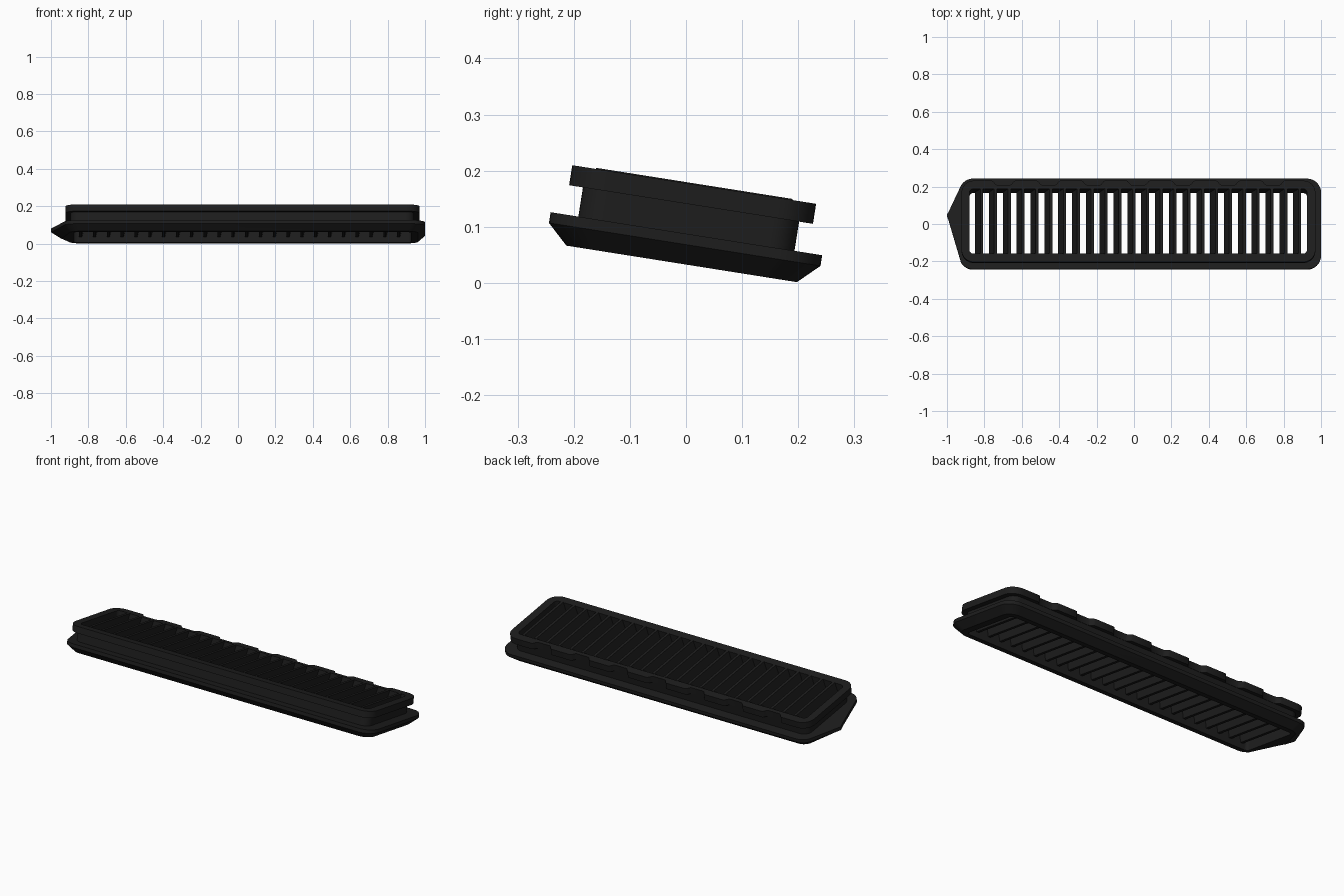
import bpy, bmesh, math

if "Cube" in bpy.data.objects:
    bpy.data.objects.remove(bpy.data.objects["Cube"])

TILT = math.radians(-9)      # whole grille leans back about x
OFFSET = -0.013              # centre line in the tilted frame

black = bpy.data.materials.new("matte_black")
black.diffuse_color = (0.0125, 0.0125, 0.0125, 1)
black.use_nodes = True
black.node_tree.nodes["Principled BSDF"].inputs["Base Color"].default_value = black.diffuse_color


def arc(cx, cy, r, a0, a1, n=8):
    return [(cx + r * math.cos(math.radians(a0 + (a1 - a0) * i / n)),
             cy + r * math.sin(math.radians(a0 + (a1 - a0) * i / n))) for i in range(n + 1)]


def rounded(x0, x1, h, r, notches=()):
    """Rounded rectangle, with optional soft scallops along the back edge."""
    pts = arc(x1 - r, -h + r, r, -90, 0) + arc(x1 - r, h - r, r, 0, 90)
    for c in notches:
        for side in (1, -1):
            ramp = [(c + side * (0.036 + 0.026 * k / 4),
                     h - 0.0115 * (1 + math.cos(math.pi * k / 4))) for k in range(5)]
            pts += ramp[::-1] if side == 1 else ramp
    return pts + arc(x0 + r, h - r, r, 90, 180) + arc(x0 + r, -h + r, r, 180, 270)


def pointed(x0, x1, h, r, tip):
    """Rounded plate outline with a blunt off-centre point at the left."""
    return (arc(x1 - r, -h + r, r, -90, 0) + arc(x1 - r, h - r, r, 0, 90)
            + arc(x0 + r, h - r, r, 90, 150)
            + [(tip + 0.008, 0.064), (tip + 0.001, 0.052), (tip, 0.044), (tip + 0.007, 0.026)]
            + arc(x0 + r, -h + r, r, 210, 270))


def add_loft(bm, layers):
    rings = [[bm.verts.new((x, y + OFFSET, z)) for x, y in loop] for loop, z in layers]
    for a, b in zip(rings, rings[1:]):
        for i in range(len(a)):
            j = (i + 1) % len(a)
            bm.faces.new((a[i], a[j], b[j], b[i]))
    bm.faces.new(rings[0][::-1])
    bm.faces.new(rings[-1])


def make(name, solids):
    bm = bmesh.new()
    for layers in solids:
        add_loft(bm, layers)
    bmesh.ops.recalc_face_normals(bm, faces=bm.faces)
    me = bpy.data.meshes.new(name)
    bm.to_mesh(me)
    bm.free()
    ob = bpy.data.objects.new(name, me)
    bpy.context.collection.objects.link(ob)
    me.materials.append(black)
    ob.rotation_euler.x = TILT
    return ob


# Cutter for the long central opening
opening = rounded(-0.88, 0.925, 0.175, 0.02)
cutter = make("opening_cutter", [[(opening, -0.1), (opening, 0.3)]])
cutter.hide_render = True
cutter.hide_set(True)

# Bevelled base plate with the pointed end
plate = pointed(-0.935, 1.0, 0.245, 0.075, -1.0)
foot = pointed(-0.905, 0.963, 0.208, 0.06, -0.945)
base = make("base_plate", [[(foot, 0.0323), (plate, 0.0674), (plate, 0.0867)]])

# Upright wall between plate and rim
wall_loop = rounded(-0.895, 0.942, 0.195, 0.045)
wall = make("side_wall", [[(wall_loop, 0.0867), (wall_loop, 0.1394)]])

# Top rim, its back edge broken into clip tabs
rim_loop = rounded(-0.922, 0.97, 0.22, 0.065, [0.0225 + 0.24 * i for i in range(3, -4, -1)])
rim = make("top_rim", [[(rim_loop, 0.1394), (rim_loop, 0.1755)]])

for ob in (base, wall, rim):
    mod = ob.modifiers.new("opening", 'BOOLEAN')
    mod.operation = 'DIFFERENCE'
    mod.solver = 'EXACT'
    mod.object = cutter

# Row of slanted slats, set up inside the opening
COUNT, GAP, WIDTH, THICK = 24, 0.031, 0.0426, 0.015
pitch = (1.805 - GAP) / COUNT
slats = []
for i in range(COUNT):
    x = -0.88 + GAP + i * pitch
    low = [(x, -0.177), (x + THICK, -0.177), (x + THICK, 0.177), (x, 0.177)]
    high = [(px + WIDTH - THICK, py) for px, py in low]
    slats.append([(low, 0.062), (high, 0.1775)])
make("slats", slats)

# Smooth the rounded corners, keep the edges sharp
for ob in (base, wall, rim):
    bpy.ops.object.select_all(action='DESELECT')
    ob.select_set(True)
    bpy.context.view_layer.objects.active = ob
    bpy.ops.object.shade_smooth_by_angle(angle=math.radians(30))
